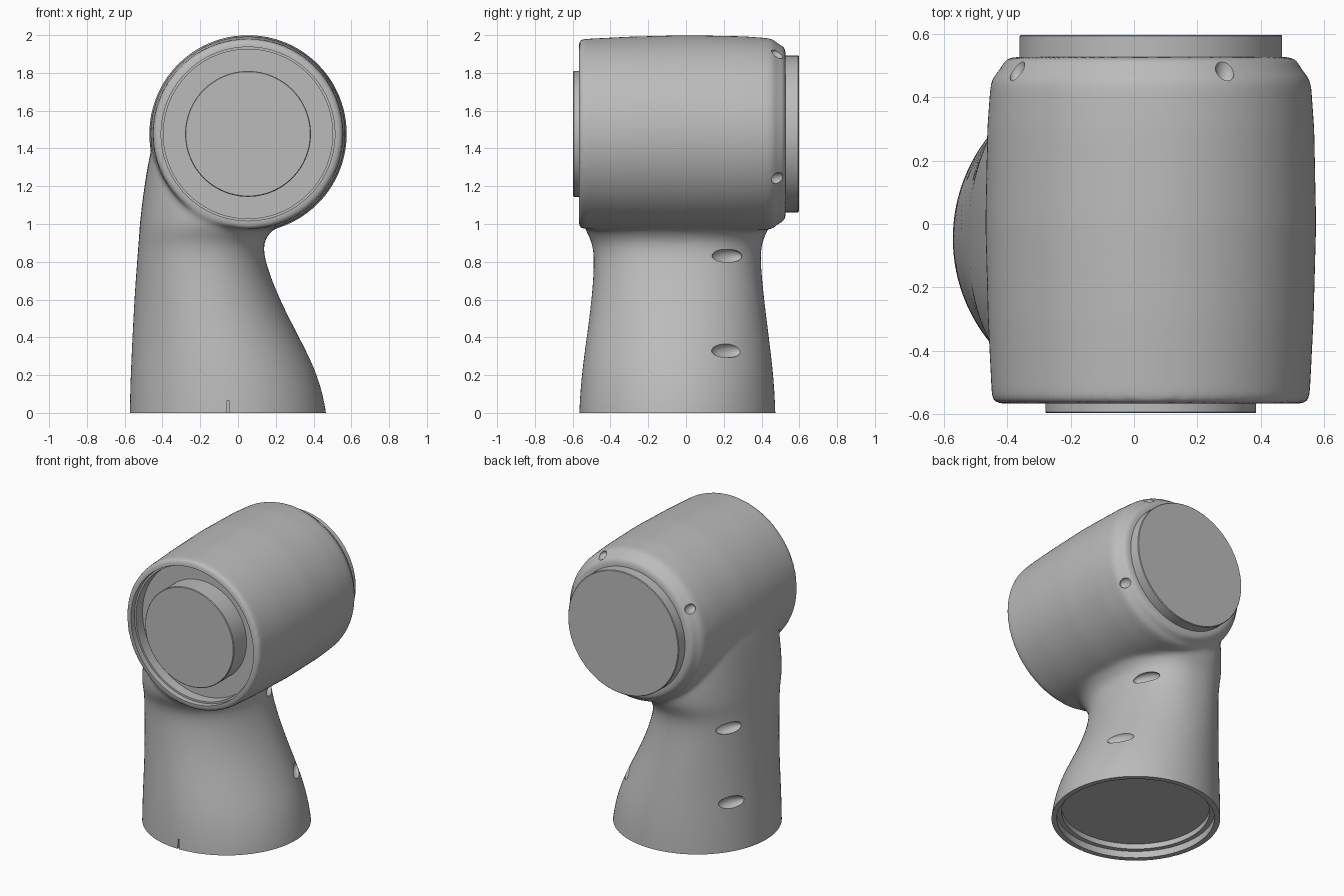
import bpy, bmesh, math
from mathutils import Matrix, Vector

if "Cube" in bpy.data.objects:
    bpy.data.objects.remove(bpy.data.objects["Cube"])

grey = bpy.data.materials.new("satin_grey")
grey.use_nodes = True
grey.diffuse_color = (0.5, 0.5, 0.5, 1)
grey.node_tree.nodes["Principled BSDF"].inputs["Base Color"].default_value = grey.diffuse_color

HEAD = Vector((0.053, 0, 1.477))
BASE = Vector((-0.052, -0.046, 0))
TO_Y = Matrix.Rotation(-math.pi / 2, 4, "X")


def finish(bm, name):
    bmesh.ops.recalc_face_normals(bm, faces=bm.faces)
    mesh = bpy.data.meshes.new(name)
    bm.to_mesh(mesh)
    bm.free()
    mesh.materials.append(grey)
    obj = bpy.data.objects.new(name, mesh)
    bpy.context.collection.objects.link(obj)
    return obj


def skin(bm, rings):
    """Join equal rings of points into a closed tube with end caps."""
    loops = [[bm.verts.new(p) for p in ring] for ring in rings]
    count = len(loops[0])
    for low, high in zip(loops, loops[1:]):
        for i in range(count):
            j = (i + 1) % count
            bm.faces.new((low[i], low[j], high[j], high[i]))
    bm.faces.new(loops[0][::-1])
    bm.faces.new(loops[-1])


def lathe(bm, profile, matrix, count=96):
    """Turn (radius, height) points about the local z axis."""
    angles = [math.tau * i / count for i in range(count)]
    skin(bm, [[matrix @ Vector((r * math.cos(a), r * math.sin(a), h)) for a in angles]
              for r, h in profile])


def select_only(obj):
    bpy.ops.object.select_all(action="DESELECT")
    obj.select_set(True)
    bpy.context.view_layer.objects.active = obj


def apply_all(obj):
    select_only(obj)
    bpy.ops.object.convert(target="MESH")


def add_boolean(obj, other, operation):
    mod = obj.modifiers.new(operation.lower(), "BOOLEAN")
    mod.operation = operation
    mod.solver = "EXACT"
    mod.object = other
    other.hide_render = True


def shade(obj):
    select_only(obj)
    bpy.ops.object.shade_smooth_by_angle(angle=math.radians(32))


# Arm sections: height, x range, y range
SECTIONS = [
    (-0.2, -0.575, 0.475, -0.568, 0.476),
    (-0.1, -0.575, 0.475, -0.568, 0.476),
    (0, -0.575, 0.472, -0.568, 0.476),
    (0.2, -0.57, 0.427, -0.555, 0.465),
    (0.4, -0.56, 0.325, -0.527, 0.44),
    (0.6, -0.55, 0.22, -0.5, 0.415),
    (0.8, -0.535, 0.143, -0.486, 0.394),
    (0.9, -0.527, 0.132, -0.495, 0.4),
    (0.96, -0.523, 0.17, -0.53, 0.43),
    (1.03, -0.518, 0.26, -0.555, 0.465),
    (1.2, -0.497, 0.3, -0.555, 0.475),
    (1.4, -0.464, 0.3, -0.54, 0.46),
    (1.6, -0.4, 0.25, -0.5, 0.44),
    (1.8, -0.29, 0.1, -0.4, 0.35),
]


def section_ring(z, x0, x1, y0, y1, count=48):
    power = 2 / (2 + 0.8 * min(1, max(0, z - 0.5)))
    ring = []
    for i in range(count):
        c, s = math.cos(math.tau * i / count), math.sin(math.tau * i / count)
        u = math.copysign(abs(c) ** power, c)
        v = math.copysign(abs(s) ** power, s)
        ring.append(((x0 + x1 + (x1 - x0) * u) / 2, (y0 + y1 + (y1 - y0) * v) / 2, z))
    return ring


# Arm lofted from the base up into the head
bm = bmesh.new()
skin(bm, [section_ring(*s) for s in SECTIONS])
body = finish(bm, "arm_body")

# Barrel shaped head with a stepped back shoulder
bm = bmesh.new()
lathe(bm, [(0.49, -0.568), (0.502, -0.555), (0.515, -0.3), (0.523, 0), (0.517, 0.3),
           (0.507, 0.44), (0.498, 0.468), (0.476, 0.485), (0.468, 0.51), (0.45, 0.528)],
      Matrix.Translation(HEAD) @ TO_Y)
head = finish(bm, "head_barrel")

# Blend arm and head into one soft shell
body.modifiers.new("round", "SUBSURF").levels = 2
add_boolean(body, head, "UNION")
remesh = body.modifiers.new("remesh", "REMESH")
remesh.mode = "VOXEL"
remesh.voxel_size = 0.014
soften = body.modifiers.new("soften", "SMOOTH")
soften.factor = 0.5
soften.iterations = 12
apply_all(body)
bpy.data.objects.remove(head)

# Trim the foot flat
bm = bmesh.new()
bm.from_mesh(body.data)
bmesh.ops.bisect_plane(bm, geom=bm.verts[:] + bm.edges[:] + bm.faces[:],
                       plane_co=(0, 0, 0), plane_no=(0, 0, 1), clear_inner=True)
bmesh.ops.edgeloop_fill(bm, edges=[e for e in bm.edges if e.is_boundary])
bm.to_mesh(body.data)
bm.free()

# Recesses at the foot and the front of the head
bm = bmesh.new()
lathe(bm, [(0.485, -0.1), (0.485, 0.045), (0.455, 0.045), (0.455, 0.08)],
      Matrix.Translation(BASE))
lathe(bm, [(0.46, -0.7), (0.46, -0.53), (0.448, -0.53), (0.448, -0.46)],
      Matrix.Translation(HEAD) @ TO_Y)


def slot(centre, turn, size):
    matrix = Matrix.Translation(centre) @ turn @ Matrix.Diagonal((*size, 1))
    bmesh.ops.create_uvsphere(bm, u_segments=24, v_segments=16, radius=1, matrix=matrix)


# Screw pockets on both sides of the arm
def arm_pocket(z, y, side):
    low, high = next((a, b) for a, b in zip(SECTIONS, SECTIONS[1:]) if a[0] <= z < b[0])
    t = (z - low[0]) / (high[0] - low[0])
    x0, x1, y0, y1 = [a + (b - a) * t for a, b in zip(low[1:], high[1:])]
    a, b = (x1 - x0) / 2, (y1 - y0) / 2
    sine = (y - (y0 + y1) / 2) / b
    cosine = math.sqrt(1 - sine * sine)
    centre = ((x0 + x1) / 2 + side * a * cosine, y, z)
    heading = math.atan2(b * cosine, -side * a * sine)
    slot(centre, Matrix.Rotation(heading, 4, "Z"), (0.09, 0.035, 0.04))


for side in (-1, 1):
    arm_pocket(0.33, 0.215, side)
    arm_pocket(0.83, 0.215, side)

# Screw pockets around the back shoulder
for degrees in (-29, 61, 151):
    a = math.radians(degrees)
    centre = HEAD + Vector((0.485 * math.cos(a), 0.49, 0.485 * math.sin(a)))
    slot(centre, Matrix.Rotation(-a, 4, "Y"), (0.026, 0.048, 0.032))

# Alignment notch at the front of the foot
bmesh.ops.create_cube(bm, size=1, matrix=Matrix.Translation((-0.053, -0.59, 0.015))
                      @ Matrix.Diagonal((0.01, 0.08, 0.1, 1)))
cutter = finish(bm, "pocket_cutter")
add_boolean(body, cutter, "DIFFERENCE")
apply_all(body)
bpy.data.objects.remove(cutter)
body.data.materials.clear()
body.data.materials.append(grey)
for face in body.data.polygons:
    face.material_index = 0
shade(body)

# Front and back joint discs
for name, radius, start, end in (("front_disc", 0.333, -0.44, -0.598),
                                 ("back_flange", 0.415, 0.5, 0.598)):
    bevel = math.copysign(0.004, end)
    bm = bmesh.new()
    lathe(bm, [(radius, start), (radius, end - bevel), (radius - 0.004, end)],
          Matrix.Translation(HEAD) @ TO_Y)
    shade(finish(bm, name))
